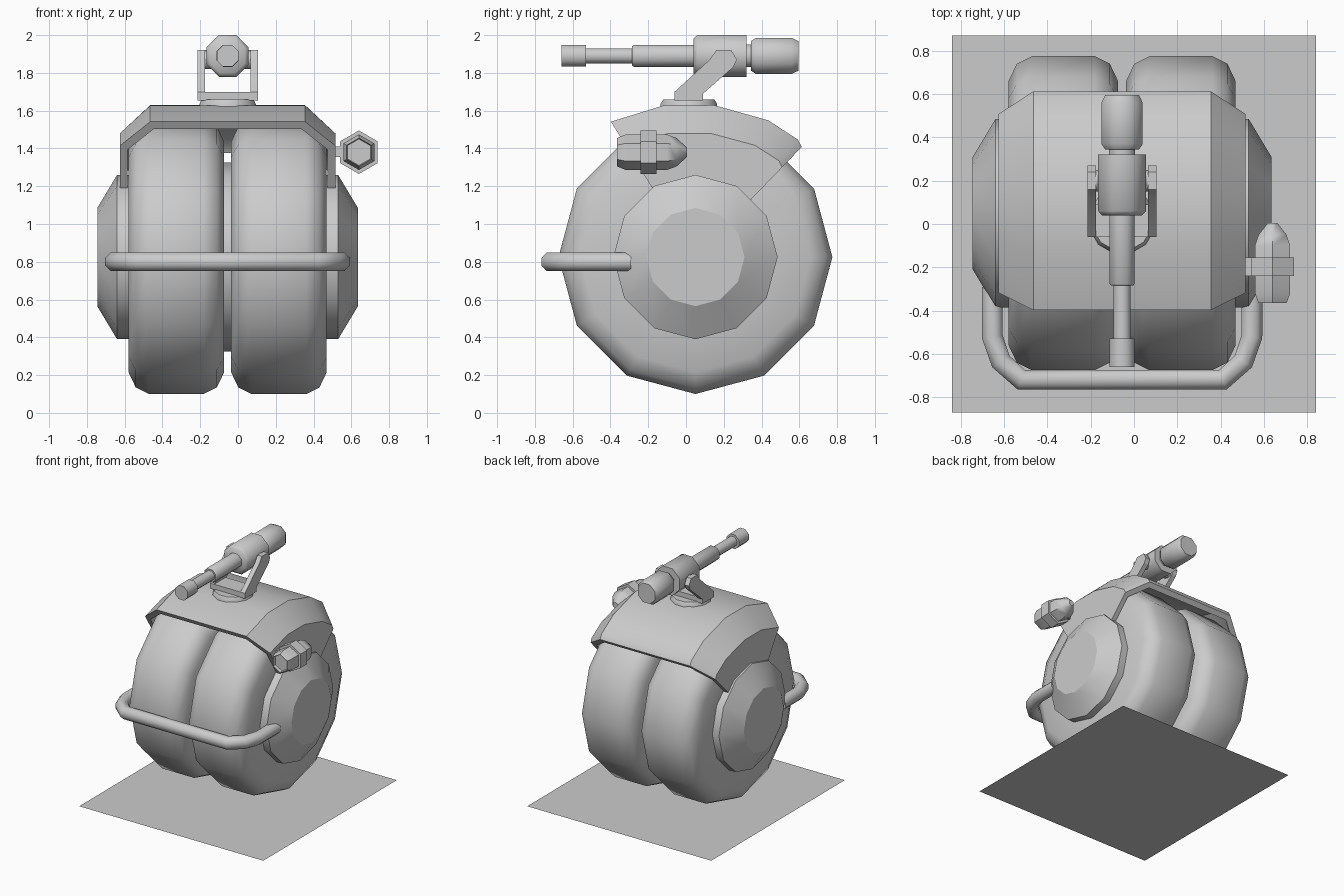
import bpy, bmesh
from math import sin, cos, pi, radians
from mathutils import Vector

cube = bpy.data.objects.get("Cube")
if cube:
    bpy.data.objects.remove(cube, do_unlink=True)

grey = bpy.data.materials.new("plain grey")
grey.use_nodes = True
COLOUR = (0.6, 0.6, 0.6, 1)
grey.diffuse_color = COLOUR
grey.node_tree.nodes["Principled BSDF"].inputs["Base Color"].default_value = COLOUR

MID = -0.055          # centre plane of the machine
HUB_Y, HUB_Z = 0.05, 0.825


def finish(name, bm, smooth=50):
    bmesh.ops.recalc_face_normals(bm, faces=bm.faces[:])
    for f in bm.faces:
        f.smooth = True
    for e in bm.edges:
        e.smooth = len(e.link_faces) == 2 and e.calc_face_angle() < radians(smooth)
    mesh = bpy.data.meshes.new(name)
    bm.to_mesh(mesh)
    bm.free()
    mesh.materials.append(grey)
    obj = bpy.data.objects.new(name, mesh)
    bpy.context.collection.objects.link(obj)
    return obj


def loft(name, rings, smooth=50):
    """Skin a row of closed rings and cap both ends."""
    bm = bmesh.new()
    rows = [[bm.verts.new(p) for p in ring] for ring in rings]
    n = len(rows[0])
    for a, b in zip(rows, rows[1:]):
        for i in range(n):
            j = (i + 1) % n
            bm.faces.new((a[i], a[j], b[j], b[i]))
    bm.faces.new(rows[0])
    bm.faces.new(rows[-1])
    return finish(name, bm, smooth)


def lathe(name, profile, sides, centre, axis="y", turn=0.0, smooth=50):
    """Turn (position, radius) pairs round the x, y or z axis."""
    def point(pos, r, a):
        u, v = r * sin(a), r * cos(a)
        local = {"x": (pos, u, v), "y": (u, pos, v), "z": (u, v, pos)}[axis]
        return Vector(centre) + Vector(local)
    rings = [[point(p, r, turn + 2 * pi * i / sides) for i in range(sides)]
             for p, r in profile]
    return loft(name, rings, smooth)


def box(name, lo, hi):
    ring = [(lo[0], lo[1]), (hi[0], lo[1]), (hi[0], hi[1]), (lo[0], hi[1])]
    return loft(name, [[(x, y, z) for x, y in ring] for z in (lo[2], hi[2])])


# Ground plate
bm = bmesh.new()
bm.faces.new([bm.verts.new((0.84 * x, 0.87 * y, 0))
              for x, y in ((-1, -1), (1, -1), (1, 1), (-1, 1))])
finish("ground_plate", bm)

# Twin tyres, outer hubs and the axle disc between them
half_tyre = [(0.253, 0.3), (0.253, 0.61), (0.215, 0.69), (0.145, 0.725)]
tyre = [(-p, r) for p, r in half_tyre] + half_tyre[::-1]
hub = [(0.51, 0.435), (0.585, 0.435), (0.69, 0.26)]
for side, word in ((1, "left"), (-1, "right")):
    lathe(word + "_tyre", tyre, 12, (MID + side * 0.2715, HUB_Y, HUB_Z), "x")
    lathe(word + "_hub", [(side * p, r) for p, r in hub], 12,
          (MID, HUB_Y, HUB_Z), "x", smooth=31)
lathe("axle_disc", [(-0.1, 0.5), (0.1, 0.5)], 12, (MID, HUB_Y, HUB_Z), "x")

# Fender: chamfered arch section swept round the hub
def fender_ring(angle, r):
    outer = [(0.57, 0.42), (0.57, r - 0.15), (0.41, r)]
    inner = [(0.39, r - 0.045), (0.53, r - 0.175), (0.53, 0.42)]
    section = outer + [(-x, q) for x, q in outer[::-1]]
    section += [(-x, q) for x, q in inner[::-1]] + inner
    a = radians(angle)
    return [(MID + x, HUB_Y + q * sin(a), HUB_Z + q * cos(a)) for x, q in section]


loft("fender", [fender_ring(a, r) for a, r in
                ((-32, 0.845), (-12, 0.82), (7, 0.81), (28, 0.82), (41, 0.825), (44, 0.81))],
     smooth=35)

# Front bumper tube
half = [(0.6, -0.29), (0.6, -0.52), (0.56, -0.635), (0.465, -0.72)]
path = [Vector((MID + x, y, 0.8)) for x, y in half]
path += [Vector((MID - x, y, 0.8)) for x, y in half[::-1]]
rings = []
for i, p in enumerate(path):
    ahead = (path[min(i + 1, len(path) - 1)] - p).normalized()
    behind = (p - path[max(i - 1, 0)]).normalized()
    out = (ahead + behind).normalized().cross(Vector((0, 0, 1)))
    rings.append([p + 0.052 * (out * cos(a) + Vector((0, 0, sin(a))))
                  for a in (pi / 8 + pi / 4 * k for k in range(8))])
loft("bumper", rings)

# Turret base and yoke
lathe("turret_base", [(1.58, 0.155), (1.635, 0.155), (1.66, 0.14)], 12,
      (MID, 0.015, 0), "z", pi / 12)
box("yoke_base", (MID - 0.16, -0.06, 1.655), (MID + 0.16, 0.09, 1.7))
arm = [(-0.06, 1.67), (0.09, 1.67), (0.09, 1.69), (0.25, 1.83), (0.27, 1.87),
       (0.24, 1.92), (0.16, 1.92), (0.125, 1.87), (-0.06, 1.7)]
for side, word in ((1, "left"), (-1, "right")):
    loft(word + "_yoke_arm", [[(MID + side * x, y, z) for y, z in arm]
                              for x in (0.12, 0.16)], smooth=20)
lathe("yoke_pin", [(-0.14, 0.05), (0.14, 0.05)], 8, (MID, 0.2, 1.87), "x")

# Gun: one barrel axis, each part an eight-sided turning
gun_parts = {
    "muzzle": [(-0.66, 0.062), (-0.53, 0.062)],
    "thin_barrel": [(-0.54, 0.043), (-0.28, 0.043)],
    "thick_barrel": [(-0.285, 0.055), (-0.275, 0.063), (0.05, 0.063)],
    "receiver": [(0.04, 0.1), (0.06, 0.12), (0.3, 0.12), (0.32, 0.12)],
    "rear_neck": [(0.31, 0.065), (0.36, 0.065)],
    "rear_drum": [(0.345, 0.085), (0.37, 0.103), (0.56, 0.103), (0.595, 0.085)],
}
for name, profile in gun_parts.items():
    lathe(name, profile, 8, (MID, 0, 1.89), "y", pi / 8)

# Side lamp with clamp ring and bracket
LAMP = (0.64, 0, 1.38)
lathe("lamp_body", [(-0.34, 0.07), (-0.365, 0.075), (-0.32, 0.094), (-0.1, 0.094),
                    (-0.05, 0.075), (0.005, 0.025)], 6, LAMP)
lathe("lamp_ring", [(-0.24, 0.115), (-0.155, 0.115)], 6, LAMP)
box("lamp_bracket", (0.5, -0.24, 1.355), (0.56, -0.155, 1.41))
